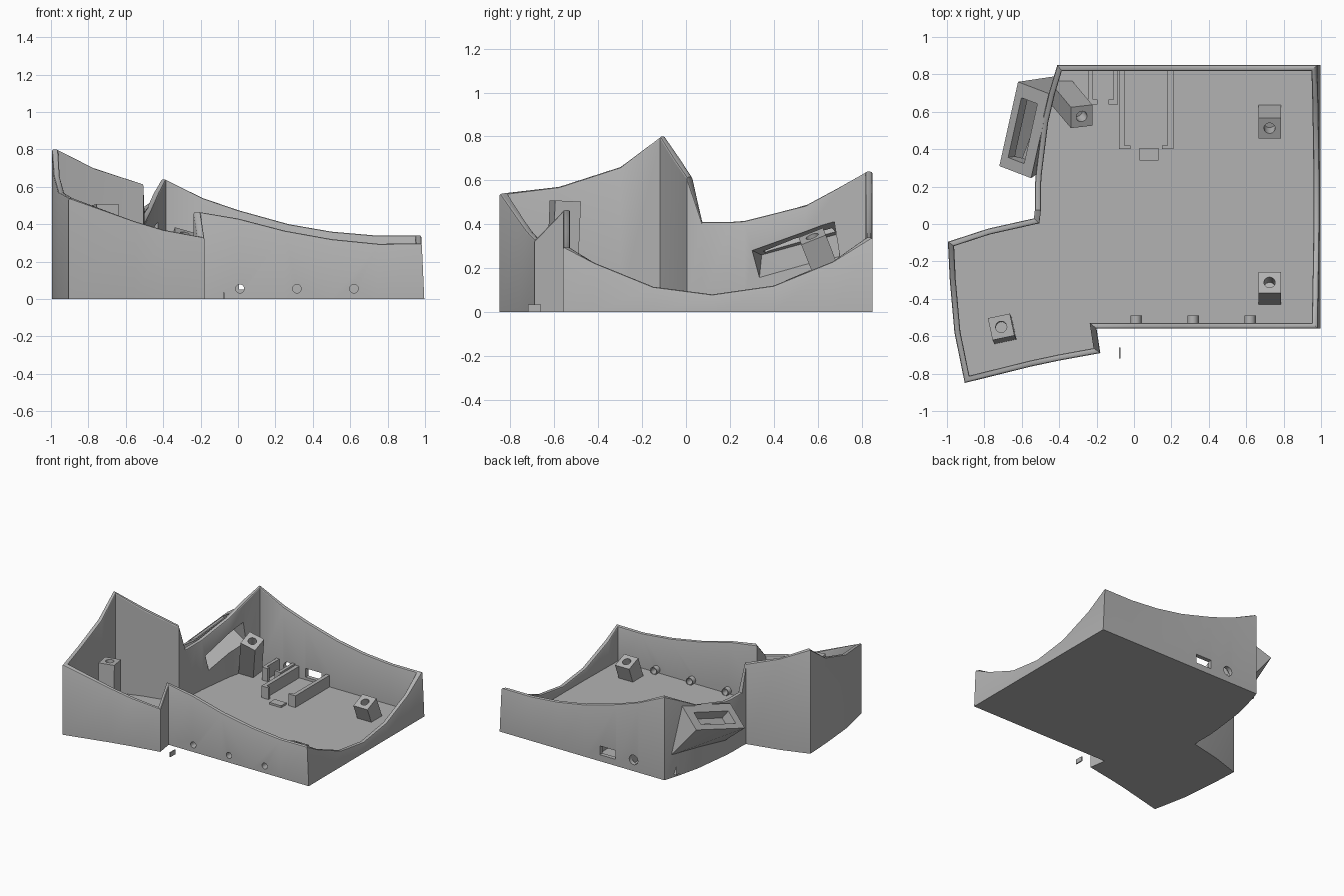
import bpy
import bmesh
import math
from mathutils import Vector, Matrix

cube = bpy.data.objects.get("Cube")
if cube:
    bpy.data.objects.remove(cube, do_unlink=True)

grey = bpy.data.materials.new("matte grey plastic")
grey.use_nodes = True
COLOUR = (0.45, 0.45, 0.45, 1)
grey.diffuse_color = COLOUR
grey.node_tree.nodes["Principled BSDF"].inputs["Base Color"].default_value = COLOUR

FLOOR = 0.03
WALL = 0.032


def make(name, bm):
    bmesh.ops.recalc_face_normals(bm, faces=bm.faces)
    mesh = bpy.data.meshes.new(name)
    bm.to_mesh(mesh)
    bm.free()
    mesh.materials.append(grey)
    obj = bpy.data.objects.new(name, mesh)
    bpy.context.collection.objects.link(obj)
    return obj


def box(name, x0, x1, y0, y1, z0, z1):
    bm = bmesh.new()
    size = Matrix.Diagonal((x1 - x0, y1 - y0, z1 - z0, 1))
    centre = Matrix.Translation(((x0 + x1) / 2, (y0 + y1) / 2, (z0 + z1) / 2))
    bmesh.ops.create_cube(bm, size=1, matrix=centre @ size)
    return make(name, bm)


def rod(name, centre, axis, radius, length):
    bm = bmesh.new()
    turn = Vector(axis).to_track_quat('Z', 'Y').to_matrix().to_4x4()
    bmesh.ops.create_cone(bm, cap_ends=True, segments=24, radius1=radius, radius2=radius,
                          depth=length, matrix=Matrix.Translation(centre) @ turn)
    return make(name, bm)


def hull(name, points):
    bm = bmesh.new()
    verts = [bm.verts.new(p) for p in points]
    bmesh.ops.convex_hull(bm, input=verts)
    return make(name, bm)


def activate(obj):
    bpy.ops.object.select_all(action='DESELECT')
    obj.select_set(True)
    bpy.context.view_layer.objects.active = obj


def cut(obj, cutter, keep=False):
    mod = obj.modifiers.new("cut", 'BOOLEAN')
    mod.operation = 'DIFFERENCE'
    mod.solver = 'EXACT'
    mod.object = cutter
    activate(obj)
    bpy.ops.object.modifier_apply(modifier=mod.name)
    if not keep:
        bpy.data.objects.remove(cutter, do_unlink=True)


# Tray outline, counter-clockwise, with the rim height at each point
rim = [
    (-.41, .85, .64), (-.455, .7, .565), (-.49, .55, .485), (-.525, .27, .415),
    (-.53, .2, .41), (-.53, .075, .41), (-.535, .03, .615), (-.78, -.025, .70),
    (-.995, -.095, .80), (-.985, -.3, .66), (-.96, -.58, .57), (-.905, -.85, .54),
    (-.55, -.762, .415), (-.4, -.73, .37), (-.18, -.69, .33), (-.2, -.56, .465),
    (0, -.56, .43), (.25, -.56, .365), (.5, -.56, .32), (.75, -.56, .295),
    (.983, -.56, .297), (.985, -.42, .225), (.99, -.15, .115), (.992, .12, .08),
    (.99, .4, .12), (.985, .67, .23), (.98, .85, .34), (.73, .85, .34),
    (.5, .85, .36), (.27, .85, .40), (0, .85, .475), (-.19, .85, .54),
]


def inset(i, dist):
    a, b, c = (Vector(rim[(i + k) % len(rim)][:2]) for k in (-1, 0, 1))
    d1, d2 = (b - a).normalized(), (c - b).normalized()
    n1, n2 = Vector((-d1.y, d1.x)), Vector((-d2.y, d2.x))
    return b + (n1 + n2) * dist / (1 + n1.dot(n2))


# Tray shell: outer wall, rounded rim, inner wall and floor
bm = bmesh.new()
rings = []
for dist, drop in ((0, None), (0, .01), (.003, .003), (.01, 0),
                   (WALL - .01, 0), (WALL - .003, .003), (WALL, .01), (WALL, FLOOR)):
    ring = []
    for i, (x, y, z) in enumerate(rim):
        p = inset(i, dist)
        if drop is None:
            ring.append(bm.verts.new((.996 if x > .95 else p.x, p.y, 0)))
        else:
            ring.append(bm.verts.new((p.x, p.y, FLOOR if drop == FLOOR else z - drop)))
    rings.append(ring)
count = len(rim)
for lower, upper in zip(rings, rings[1:]):
    for i in range(count):
        j = (i + 1) % count
        bm.faces.new((lower[i], lower[j], upper[j], upper[i]))
bm.faces.new(rings[0][::-1])
bm.faces.new(rings[-1])
tray = make("tray_shell", bm)

# Display housing: a wedge on the outside of the side wall with a sloping frame
p1, p2, p3 = Vector((-.62, .76, .41)), Vector((-.72, .31, .28)), Vector((-.55, .245, .40))
along, across = p1 - p2, p3 - p2
up = across.cross(along).normalized()
housing = hull("display_housing", [p1, p2, p3, p1 + across, (-.42, .79, .17), (-.515, .27, .11)])
cavity = hull("cavity_cutter", [(-.4, .28, .29), (-.4, .33, .11), (-.4, .7, .24), (-.4, .67, .42),
                                (-.6, .71, .36), (-.67, .345, .26)])
cut(tray, cavity, keep=True)
cut(housing, cavity)
window = [p2 + along * u + across * v + up * h
          for u in (.13, .84) for v in (.2, .7) for h in (-.08, .05)]
cut(housing, hull("window_cutter", window))

# Sockets in the back wall
cut(tray, box("port_cutter", .005, .14, .78, .9, .05, .118))
cut(tray, rod("jack_cutter", (-.147, .85, .087), (0, 1, 0), .037, .14))

# Indicator holes with short tubes behind the front wall
for n, x in enumerate((.01, .315, .62)):
    cut(tray, rod("hole_cutter", (x, -.55, .055), (0, 1, 0), .023, .1))
    tube = rod(f"indicator_tube_{n + 1}", (x, -.51, .055), (0, 1, 0), .029, .04)
    cut(tube, rod("hole_cutter", (x, -.51, .055), (0, 1, 0), .023, .2))


# Screw posts leaning square to the curved rim surface
def screw_post(name, foot, top, width, turn):
    foot, top = Vector(foot), Vector(top)
    axis = (top - foot).normalized()
    side = Vector((math.cos(turn), math.sin(turn), 0))
    side = (side - axis * side.dot(axis)).normalized()
    other = axis.cross(side)
    points = []
    for a, b in ((-1, -1), (1, -1), (1, 1), (-1, 1)):
        p = top + (side * a + other * b) * width / 2
        points += [p, p - axis * ((p.z - FLOOR + .01) / axis.z)]
    post = hull(name, points)
    cut(post, rod("screw_cutter", top, axis, .03, .16))


screw_post("screw_post_thumb", (-.70, -.57, FLOOR), (-.71, -.55, .505), .12, math.radians(12))
screw_post("screw_post_display", (-.385, .70, FLOOR), (-.28, .575, .345), .12, math.radians(0))
screw_post("screw_post_back", (.725, .57, FLOOR), (.725, .512, .168), .12, 0)
screw_post("screw_post_front", (.725, -.365, FLOOR), (.725, -.312, .168), .12, 0)

# Circuit board holder: two rails with inward lips and a low stop
LOW = FLOOR - .01
for name, x, lip in (("inner", -.08, -.05), ("outer", .18, .15)):
    box(f"board_rail_{name}", x, x + .03, .40, .83, LOW, .12)
    box(f"board_lip_{name}", lip, lip + .03, .40, .42, LOW, .12)
box("board_stop", .03, .13, .34, .405, LOW, .045)

# Jack holder: two side walls and two front corners
for name, x, lip in (("outer", -.245, -.22), ("inner", -.11, -.135)):
    box(f"jack_wall_{name}", x, x + .025, .64, .83, LOW, .13)
    box(f"jack_corner_{name}", lip, lip + .025, .64, .665, LOW, .13)

# Small loose plate beside the thumb section
box("loose_plate", -.08, -.072, -.72, -.66, 0, .035)

# Smooth curved walls, keep corners sharp
for obj in [o for o in bpy.context.collection.objects if o.type == 'MESH']:
    if obj.data.materials and obj.data.materials[0] == grey:
        activate(obj)
        bpy.ops.object.shade_smooth_by_angle(angle=math.radians(25))
